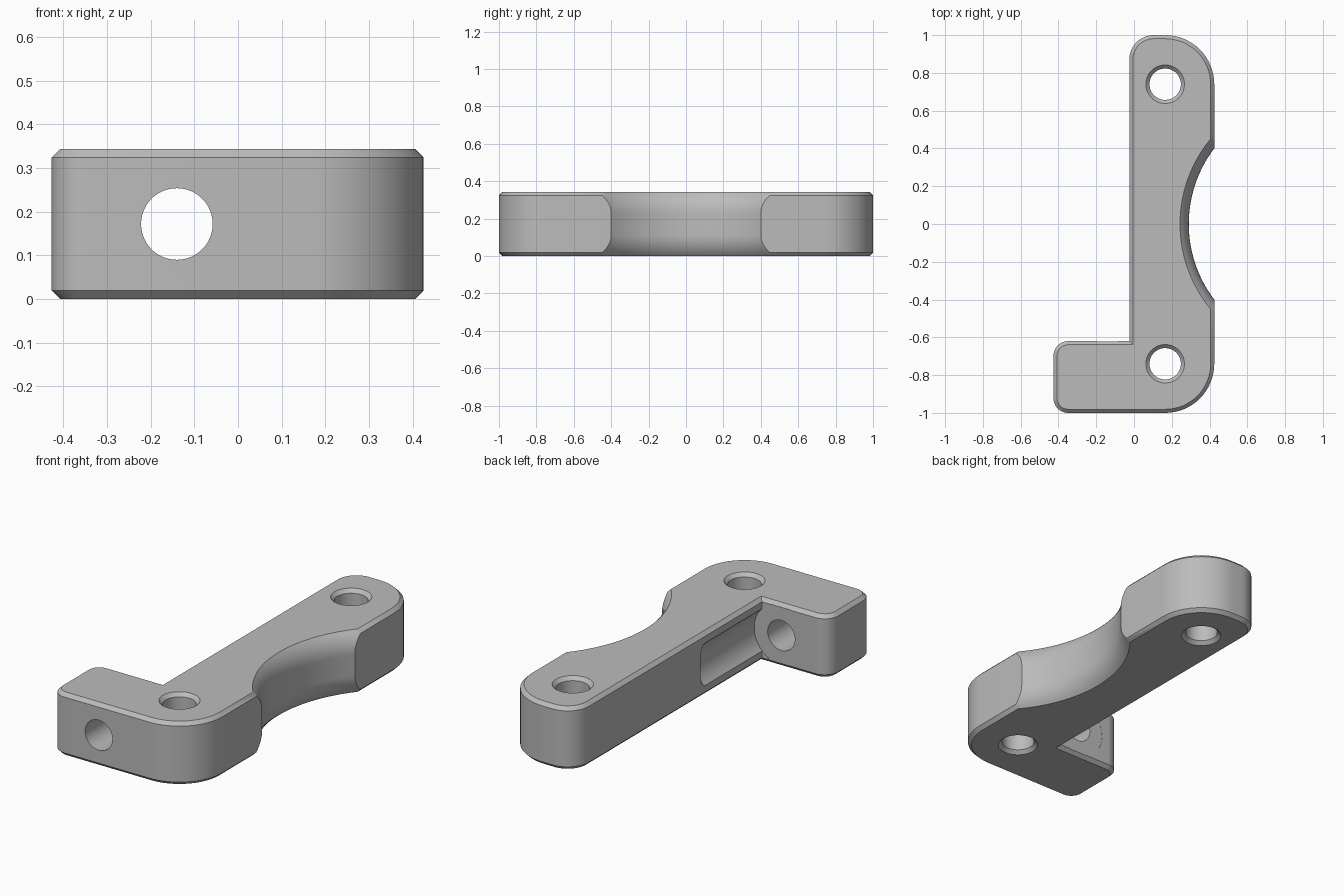
import bpy, bmesh
from math import sin, cos, pi, radians, sqrt
from mathutils import Vector, Matrix

cube = bpy.data.objects.get("Cube")
if cube:
    bpy.data.objects.remove(cube, do_unlink=True)

HEIGHT, CHAMFER = 0.343, 0.019
MID = HEIGHT / 2

grey = bpy.data.materials.new("plain grey")
grey.use_nodes = True
grey.diffuse_color = (0.5, 0.5, 0.5, 1)
grey.node_tree.nodes["Principled BSDF"].inputs["Base Color"].default_value = (0.5, 0.5, 0.5, 1)


def make_object(name, bm):
    bmesh.ops.recalc_face_normals(bm, faces=bm.faces[:])
    mesh = bpy.data.meshes.new(name)
    bm.to_mesh(mesh)
    bm.free()
    mesh.materials.append(grey)
    obj = bpy.data.objects.new(name, mesh)
    bpy.context.collection.objects.link(obj)
    return obj


def rounded_outline(corners, steps=16):
    """Polygon with each corner (x, y, radius) replaced by an arc."""
    points = []
    for i, (x, y, r) in enumerate(corners):
        here = Vector((x, y))
        if r == 0:
            points.append(here)
            continue
        to_prev = (Vector(corners[i - 1][:2]) - here).normalized()
        to_next = (Vector(corners[(i + 1) % len(corners)][:2]) - here).normalized()
        centre = here + (to_prev + to_next) * r
        for k in range(steps + 1):
            a = k / steps * pi / 2
            points.append(centre - to_next * r * cos(a) - to_prev * r * sin(a))
    return points


def lathe(name, profile, location, along_y=False, segments=64):
    """Solid of revolution from (radius, height) points that end on the axis."""
    bm = bmesh.new()
    verts = [bm.verts.new((r, 0, h)) for r, h in profile]
    edges = [bm.edges.new(pair) for pair in zip(verts, verts[1:])]
    bmesh.ops.spin(bm, geom=verts + edges, axis=(0, 0, 1), cent=(0, 0, 0),
                   angle=2 * pi, steps=segments, use_merge=True)
    bmesh.ops.remove_doubles(bm, verts=bm.verts[:], dist=1e-5)
    if along_y:
        bmesh.ops.rotate(bm, verts=bm.verts[:], matrix=Matrix.Rotation(-pi / 2, 3, 'X'))
    bmesh.ops.translate(bm, verts=bm.verts[:], vec=location)
    obj = make_object(name, bm)
    obj.hide_render = True
    return obj


# L-shaped body with chamfered top and bottom rims
outline = rounded_outline([
    (-0.427, -1, 0.08), (0.425, -1, 0.26), (0.425, 1, 0.26),
    (-0.025, 1, 0.13), (-0.025, -0.62, 0), (-0.427, -0.62, 0.08)])
bm = bmesh.new()
base = bm.faces.new([bm.verts.new((p.x, p.y, 0)) for p in outline])
extruded = bmesh.ops.extrude_face_region(bm, geom=[base], use_keep_orig=True)
bmesh.ops.translate(bm, vec=(0, 0, HEIGHT),
                    verts=[g for g in extruded["geom"] if isinstance(g, bmesh.types.BMVert)])
bmesh.ops.recalc_face_normals(bm, faces=bm.faces[:])
rims = [e for e in bm.edges if abs(e.verts[0].co.z - e.verts[1].co.z) < 1e-4]
bmesh.ops.bevel(bm, geom=rims, offset=CHAMFER, segments=1, profile=0.5, affect='EDGES')
body = make_object("bracket_body", bm)

cutters = []

# Vertical bolt holes, countersunk at both ends
HOLE, SINK, OVER = 0.083, 0.102, 0.05
for y in (-0.74, 0.74):
    cutters.append(lathe("bolt_hole_cutter", [
        (0, -OVER), (SINK + OVER, -OVER), (HOLE, CHAMFER),
        (HOLE, HEIGHT - CHAMFER), (SINK + OVER, HEIGHT + OVER),
        (0, HEIGHT + OVER)], (0.165, y, 0)))

# Horizontal hole through the foot
cutters.append(lathe("foot_hole_cutter", [(0, -1.1), (0.082, -1.1), (0.082, -0.5), (0, -0.5)],
                     (-0.14, 0, MID), along_y=True))

# Clearance channel along the bar behind the foot hole, with a rounded end
END, RADIUS, FILLET = -0.09, 0.163, 0.04
channel = [(0, -0.621), (RADIUS, -0.621)]
for k in range(9):
    a = k / 8 * pi / 2
    channel.append((RADIUS - FILLET + FILLET * cos(a), END - FILLET + FILLET * sin(a)))
channel.append((0, END))
cutters.append(lathe("channel_cutter", channel, (-0.14, 0, MID), along_y=True))

# Large round recess whose upper and lower edges flare outward
STRAIGHT, FLARE = 0.06, 0.157
recess = [(0, -OVER)]
for k in range(-12, 13):
    h = k / 12 * MID
    drop = max(0, abs(h) - STRAIGHT)
    r = 0.66 + FLARE - sqrt(FLARE ** 2 - drop ** 2)
    if k == -12:
        recess.append((r, -OVER))
    recess.append((r, MID + h))
    if k == 12:
        recess.append((r, HEIGHT + OVER))
recess.append((0, HEIGHT + OVER))
cutters.append(lathe("recess_cutter", recess, (0.95, 0, 0), segments=160))

# Cut the body and discard the cutters
bpy.ops.object.select_all(action='DESELECT')
body.select_set(True)
bpy.context.view_layer.objects.active = body
for cutter in cutters:
    cut = body.modifiers.new("cut", 'BOOLEAN')
    cut.operation, cut.solver, cut.object = 'DIFFERENCE', 'EXACT', cutter
    bpy.ops.object.modifier_apply(modifier=cut.name)
    bpy.data.objects.remove(cutter, do_unlink=True)
bpy.ops.object.shade_smooth_by_angle(angle=radians(30))
